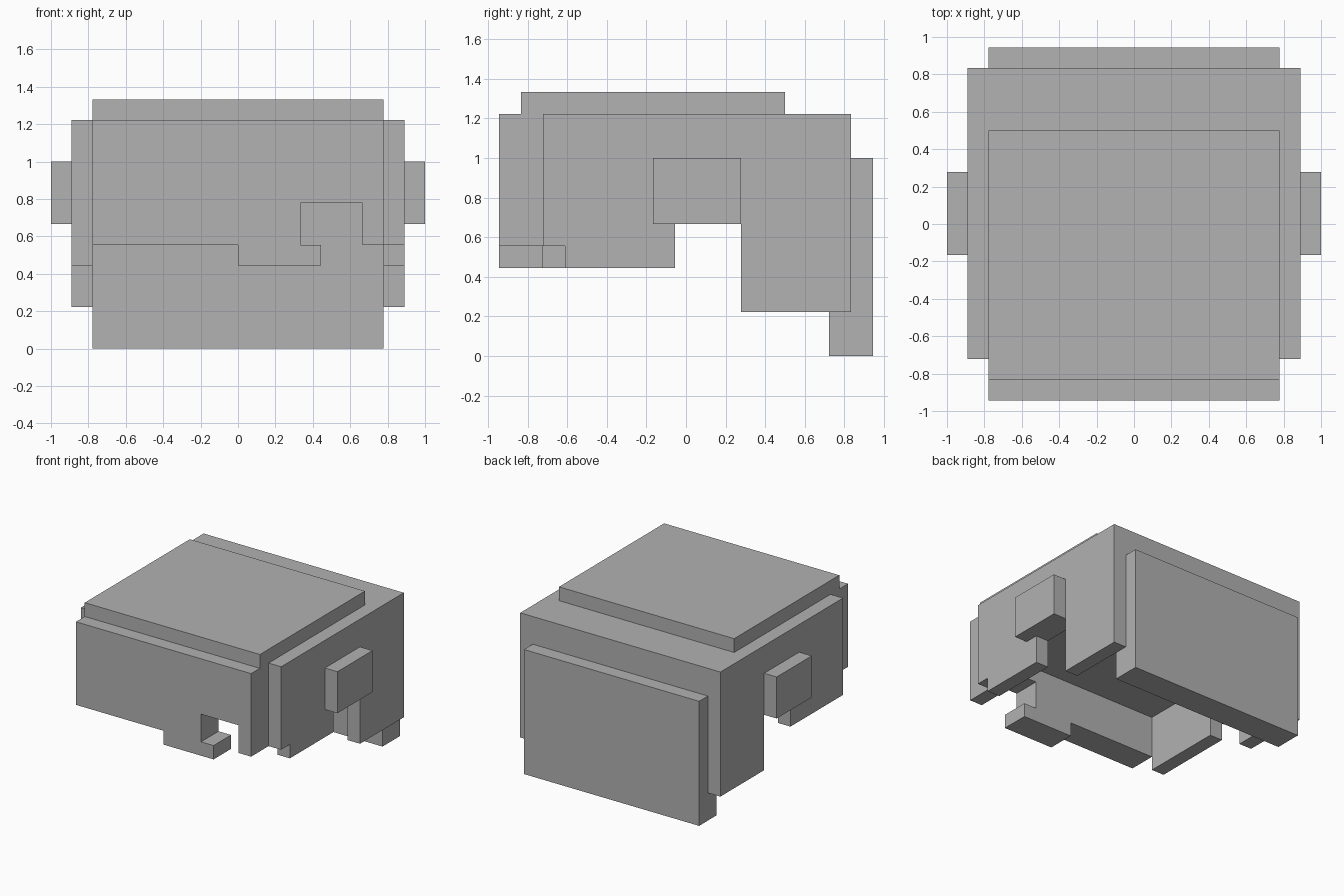
import bpy
import bmesh
from mathutils import Vector

cube = bpy.data.objects.get("Cube")
if cube:
    bpy.data.objects.remove(cube, do_unlink=True)

# All shapes sit on a regular block grid, nine blocks per unit
BLOCK = 1 / 9

grey = bpy.data.materials.new("plain_grey")
grey.use_nodes = True
grey.diffuse_color = (0.445, 0.445, 0.445, 1)
grey.node_tree.nodes["Principled BSDF"].inputs["Base Color"].default_value = grey.diffuse_color


def prism(name, axis, profile, start, end):
    """Extrude a flat profile along one axis ('x' profile is y,z; 'y' profile is x,z)."""
    def place(a, b, depth):
        return Vector((depth, a, b) if axis == "x" else (a, depth, b)) * BLOCK

    bm = bmesh.new()
    face = bm.faces.new([bm.verts.new(place(a, b, start)) for a, b in profile])
    grown = bmesh.ops.extrude_face_region(bm, geom=[face], use_keep_orig=True)
    moved = [v for v in grown["geom"] if isinstance(v, bmesh.types.BMVert)]
    bmesh.ops.translate(bm, verts=moved, vec=place(0, 0, end - start))
    bmesh.ops.recalc_face_normals(bm, faces=bm.faces)
    mesh = bpy.data.meshes.new(name)
    bm.to_mesh(mesh)
    bm.free()
    mesh.materials.append(grey)
    obj = bpy.data.objects.new(name, mesh)
    bpy.context.collection.objects.link(obj)
    return obj


def box(name, x, y, z):
    rectangle = [(y[0], z[0]), (y[1], z[0]), (y[1], z[1]), (y[0], z[1])]
    return prism(name, "x", rectangle, *x)


# Roof over the hollow inside, and the raised cap on top
box("roof", (-7, 7), (-6.5, 7.5), (8, 11))
box("top_cap", (-7, 7), (-7.5, 4.5), (11, 12))

# Front panel with its hooked cut-out
front = [(-7, 11), (-7, 5), (0, 5), (0, 4), (4, 4), (4, 5),
         (3, 5), (3, 7), (6, 7), (6, 5), (7, 5), (7, 11)]
prism("front_panel", "y", front, -8.5, -6.5)

# Back panel, stepped where it tucks under the roof
back = [(6.5, 0), (8.5, 0), (8.5, 9), (7.5, 9), (7.5, 8), (6.5, 8)]
prism("back_panel", "x", back, -7, 7)

# Side panels: the left one has a small nick at its front lower corner
rear_outline = [(-0.5, 4), (-0.5, 6), (2.5, 6), (2.5, 2), (7.5, 2), (7.5, 11), (-6.5, 11)]
left_corner = [(-6.5, 5), (-5.5, 5), (-5.5, 4)]
right_corner = [(-6.5, 4)]
for side, sign, corner in (("left", 1, left_corner), ("right", -1, right_corner)):
    prism(side + "_side_panel", "x", corner + rear_outline, 7 * sign, 8 * sign)
    box(side + "_side_tuft", (8 * sign, 9 * sign), (-1.5, 2.5), (6, 9))
